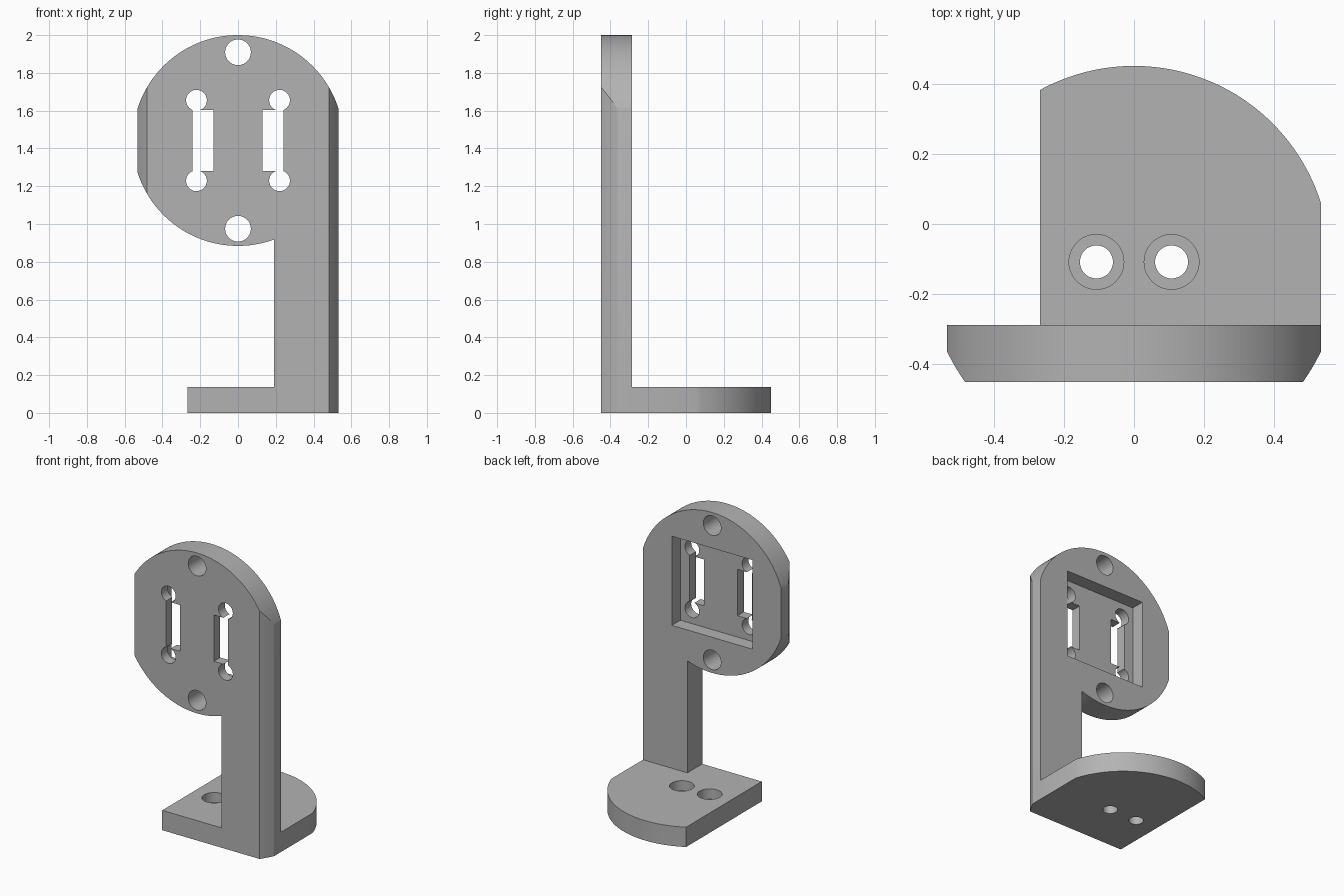
import bpy, bmesh
from math import sin, cos, pi, radians, acos, asin, sqrt

cube = bpy.data.objects.get("Cube")
if cube:
    bpy.data.objects.remove(cube, do_unlink=True)

FRONT, BACK, REAR = -0.45, -0.287, 0.45    # depth limits of plate and foot
HALF, R = 0.532, 0.558                     # clipped half width, disc radius
HEAD_Z, FOOT_Y = 1.442, -0.108             # disc centre and foot arc centre
FOOT_X, POST_X, FOOT_H = -0.268, 0.19, 0.138

grey = bpy.data.materials.new("grey")
grey.use_nodes = True
colour = (0.45, 0.45, 0.45, 1)
grey.diffuse_color = colour
grey.node_tree.nodes["Principled BSDF"].inputs["Base Color"].default_value = colour


def arc(cx, cy, r, start, end, steps):
    angles = [start + (end - start) * i / steps for i in range(steps + 1)]
    return [(cx + r * cos(a), cy + r * sin(a)) for a in angles]


def circle(cx, cy, r, steps=48):
    return arc(cx, cy, r, 0, 2 * pi, steps)[:-1]


def box(x0, x1, y0, y1):
    return [(x0, y0), (x1, y0), (x1, y1), (x0, y1)]


def prism(name, outline, lo, hi, axis):
    """Extrude an outline along y (outline in x, z) or z (outline in x, y)."""
    bm = bmesh.new()
    place = (lambda u, v: (u, lo, v)) if axis == "y" else (lambda u, v: (u, v, lo))
    face = bm.faces.new([bm.verts.new(place(u, v)) for u, v in outline])
    new = bmesh.ops.extrude_face_region(bm, geom=[face])["geom"]
    shift = (0, hi - lo, 0) if axis == "y" else (0, 0, hi - lo)
    bmesh.ops.translate(bm, vec=shift,
                        verts=[g for g in new if isinstance(g, bmesh.types.BMVert)])
    bmesh.ops.recalc_face_normals(bm, faces=bm.faces)
    mesh = bpy.data.meshes.new(name)
    bm.to_mesh(mesh)
    bm.free()
    mesh.materials.append(grey)
    obj = bpy.data.objects.new(name, mesh)
    bpy.context.collection.objects.link(obj)
    return obj


def combine(target, tool, operation):
    bpy.context.view_layer.objects.active = target
    mod = target.modifiers.new(operation, "BOOLEAN")
    mod.operation, mod.solver, mod.object = operation, "EXACT", tool
    bpy.ops.object.modifier_apply(modifier=mod.name)
    bpy.data.objects.remove(tool, do_unlink=True)


# Upright plate: disc head, post at one side and front strip of the foot
join = -acos(POST_X / R)
head = arc(0, HEAD_Z, R, 0, 2 * pi + join, 128)
outline = head + [(POST_X, FOOT_H), (FOOT_X, FOOT_H), (FOOT_X, 0), (R, 0)]
bracket = prism("bracket", outline, FRONT, BACK, "y")

# Trim the sides flat, with slightly rounded front edges
BEVEL_R = 0.59
a0 = -acos(HALF / BEVEL_R)
a1 = asin((FRONT - 0.05 - FOOT_Y) / BEVEL_R)
right_edge = arc(0, FOOT_Y, BEVEL_R, a1, a0, 12)
left_edge = [(-x, y) for x, y in reversed(right_edge)]
envelope = right_edge + [(HALF, 1), (-HALF, 1)] + left_edge
combine(bracket, prism("envelope", envelope, -1, 3, "z"), "INTERSECT")

# Foot with a round rear edge
foot_r = REAR - FOOT_Y
rear = arc(0, FOOT_Y, foot_r, acos(HALF / foot_r), acos(FOOT_X / foot_r), 64)
foot = prism("foot", [(FOOT_X, BACK - 0.03), (HALF, BACK - 0.03)] + rear, 0, FOOT_H, "z")
combine(bracket, foot, "UNION")

# Square recess in the back of the head
combine(bracket, prism("recess", box(-0.31, 0.31, HEAD_Z - 0.31, HEAD_Z + 0.31),
                       BACK - 0.094, 0, "y"), "DIFFERENCE")

# Openings through the head: mounting holes, slots and their round ends
openings = [circle(0, HEAD_Z + s * 0.467, 0.068) for s in (-1, 1)]
for side in (-1, 1):
    x0, x1 = sorted((side * 0.13, side * 0.24))
    openings.append(box(x0, x1, HEAD_Z - 0.161, HEAD_Z + 0.161))
    openings += [circle(side * 0.22, HEAD_Z + s * 0.213, 0.055) for s in (-1, 1)]
for shape in openings:
    combine(bracket, prism("opening", shape, -1, 0, "y"), "DIFFERENCE")

# Counterbored screw holes in the foot
for side in (-1, 1):
    for radius, bottom in ((0.047, -1), (0.078, FOOT_H / 2)):
        hole = prism("screw_hole", circle(side * 0.107, FOOT_Y, radius), bottom, 1, "z")
        combine(bracket, hole, "DIFFERENCE")

bpy.ops.object.select_all(action="DESELECT")
bracket.select_set(True)
bpy.context.view_layer.objects.active = bracket
bpy.ops.object.shade_smooth_by_angle(angle=radians(20))
